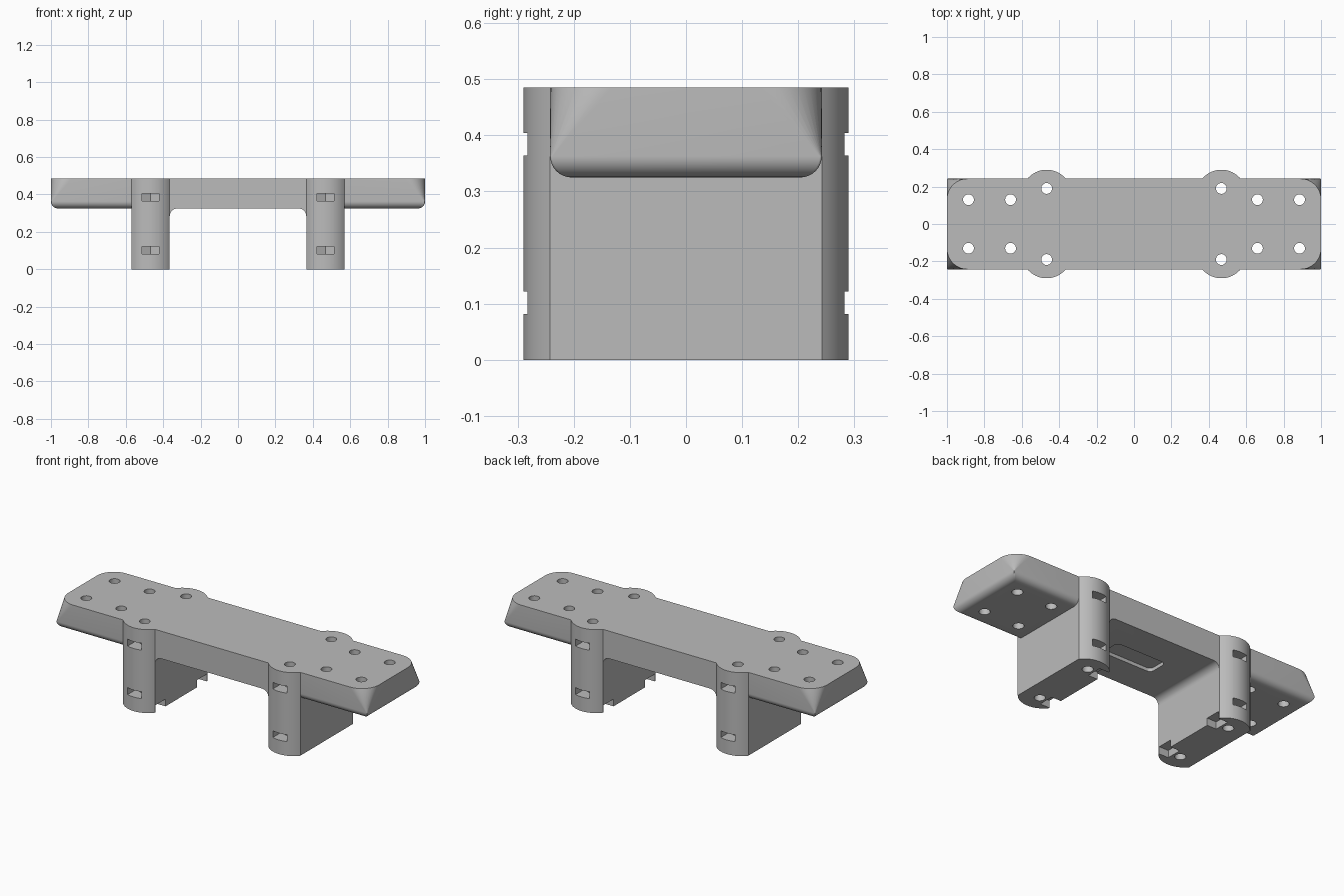
import bpy, bmesh, math

cube = bpy.data.objects.get("Cube")
if cube:
    bpy.data.objects.remove(cube, do_unlink=True)

TOP, UNDER, HALF = 0.485, 0.325, 0.242   # deck top, deck underside, deck half depth
LEG_IN, LEG_OUT = 0.365, 0.57            # leg faces in x
LEG_X, LEG_Y, HOLE = 0.467, 0.19, 0.029  # leg hole position and radius
SIDES = (-1, 1)

grey = bpy.data.materials.new("light grey")
grey.use_nodes = True
colour = (0.5, 0.5, 0.5, 1)
grey.diffuse_color = colour
grey.node_tree.nodes["Principled BSDF"].inputs["Base Color"].default_value = colour


def arc(cx, cy, r, start, end, n):
    """Points on an arc, angles in degrees."""
    angles = [math.radians(start + (end - start) * i / n) for i in range(n + 1)]
    return [(cx + r * math.cos(a), cy + r * math.sin(a)) for a in angles]


def loft(name, rings):
    """Skin a stack of equal-length rings and cap both ends."""
    bm = bmesh.new()
    rows = [[bm.verts.new(p) for p in ring] for ring in rings]
    n = len(rows[0])
    for a, b in zip(rows, rows[1:]):
        for i in range(n):
            j = (i + 1) % n
            bm.faces.new((a[i], a[j], b[j], b[i]))
    bm.faces.new(rows[0])
    bm.faces.new(rows[-1])
    bmesh.ops.recalc_face_normals(bm, faces=bm.faces[:])
    mesh = bpy.data.meshes.new(name)
    bm.to_mesh(mesh)
    bm.free()
    mesh.materials.append(grey)
    obj = bpy.data.objects.new(name, mesh)
    bpy.context.collection.objects.link(obj)
    return obj


def prism(name, outline, lo, hi):
    """Extrude an xy outline from z = lo to z = hi."""
    return loft(name, [[(x, y, z) for x, y in outline] for z in (lo, hi)])


def drill(x, y):
    return prism("drill", arc(x, y, HOLE, 0, 345, 23), -0.1, 0.6)


def finish(obj, cutters, mirrored=True):
    """Cut, shade and mirror a part."""
    bpy.ops.object.select_all(action="DESELECT")
    bpy.context.view_layer.objects.active = obj
    obj.select_set(True)
    for cutter in cutters:
        cutter.hide_render = True
        mod = obj.modifiers.new("cut", "BOOLEAN")
        mod.operation = "DIFFERENCE"
        mod.solver = "EXACT"
        mod.object = cutter
        bpy.ops.object.modifier_apply(modifier=mod.name)
        bpy.data.objects.remove(cutter, do_unlink=True)
    bpy.ops.object.shade_smooth_by_angle(angle=math.radians(30))
    if mirrored:
        mod = obj.modifiers.new("mirror", "MIRROR")
        mod.use_mirror_merge = False
        bpy.ops.object.modifier_apply(modifier=mod.name)


# Bridge between the legs, filleted into them, with a shallow pocket below
FILLET = 0.04
corner = LEG_IN - FILLET
profile = [(-LEG_IN, TOP)]
profile += arc(-corner, UNDER - FILLET, FILLET, 180, 90, 8)
profile += arc(corner, UNDER - FILLET, FILLET, 90, 0, 8)
profile += [(LEG_IN, TOP)]
bridge = loft("bridge", [[(x, y, z) for x, z in profile] for y in (-HALF, HALF)])
pocket = []
for k, (sx, sy) in enumerate([(1, 1), (-1, 1), (-1, -1), (1, -1)]):
    pocket += arc(sx * 0.135, sy * 0.035, 0.025, 90 * k, 90 * k + 90, 6)
finish(bridge, [prism("pocket", pocket, 0.3, UNDER + 0.02)], mirrored=False)

# Legs with bowed front and back faces
mid = (LEG_IN + LEG_OUT) / 2
half_width = (LEG_OUT - LEG_IN) / 2
bow = 0.048
radius = (half_width ** 2 + bow ** 2) / (2 * bow)
spread = math.degrees(math.asin(half_width / radius))
centre = HALF + bow - radius
footprint = arc(mid, centre, radius, 90 - spread, 90 + spread, 20)
footprint += arc(mid, -centre, radius, 270 - spread, 270 + spread, 20)
legs = prism("legs", footprint, 0, TOP)

# Bolt holes, nut slots in the bowed faces and notches at the inner foot
cuts = []
W = 0.045
for s in SIDES:
    cuts.append(drill(LEG_X, s * LEG_Y))
    slot = [(LEG_X - W, 0.32), (LEG_X - W, LEG_Y - W / 2), (LEG_X, LEG_Y - W),
            (LEG_X + W, LEG_Y - W / 2), (LEG_X + W, 0.32)]
    for z in (0.082, 0.364):
        cuts.append(prism("nut_slot", [(x, s * y) for x, y in slot], z, z + 0.04))
    notch = [(0.3, LEG_Y - W), (0.425, LEG_Y - W), (0.425, LEG_Y + W), (0.3, LEG_Y + W)]
    cuts.append(prism("notch", [(x, s * y) for x, y in notch], -0.05, 0.042))
finish(legs, cuts)


# End blocks: rounded corners on top tapering to square ones, rounded underside
def end_ring(z, r, inset):
    x, y = 1 - inset, HALF - inset
    pts = [(LEG_OUT, -y)]
    pts += arc(x - r, r - y, r, -90, 0, 10)
    pts += arc(x - r, y - r, r, 0, 90, 10)
    pts += [(LEG_OUT, y)]
    return [(px, py, z) for px, py in pts]


ROUND = 0.038
rings = [end_ring(TOP, 0.11, 0)]
for i in range(9):
    a = math.radians(90 * i / 8)
    rings.append(end_ring(UNDER + ROUND * (1 - math.sin(a)), 0.004, ROUND * (1 - math.cos(a))))
ends = loft("end_blocks", rings)
finish(ends, [drill(x, s * 0.13) for x in (0.66, 0.885) for s in SIDES])
